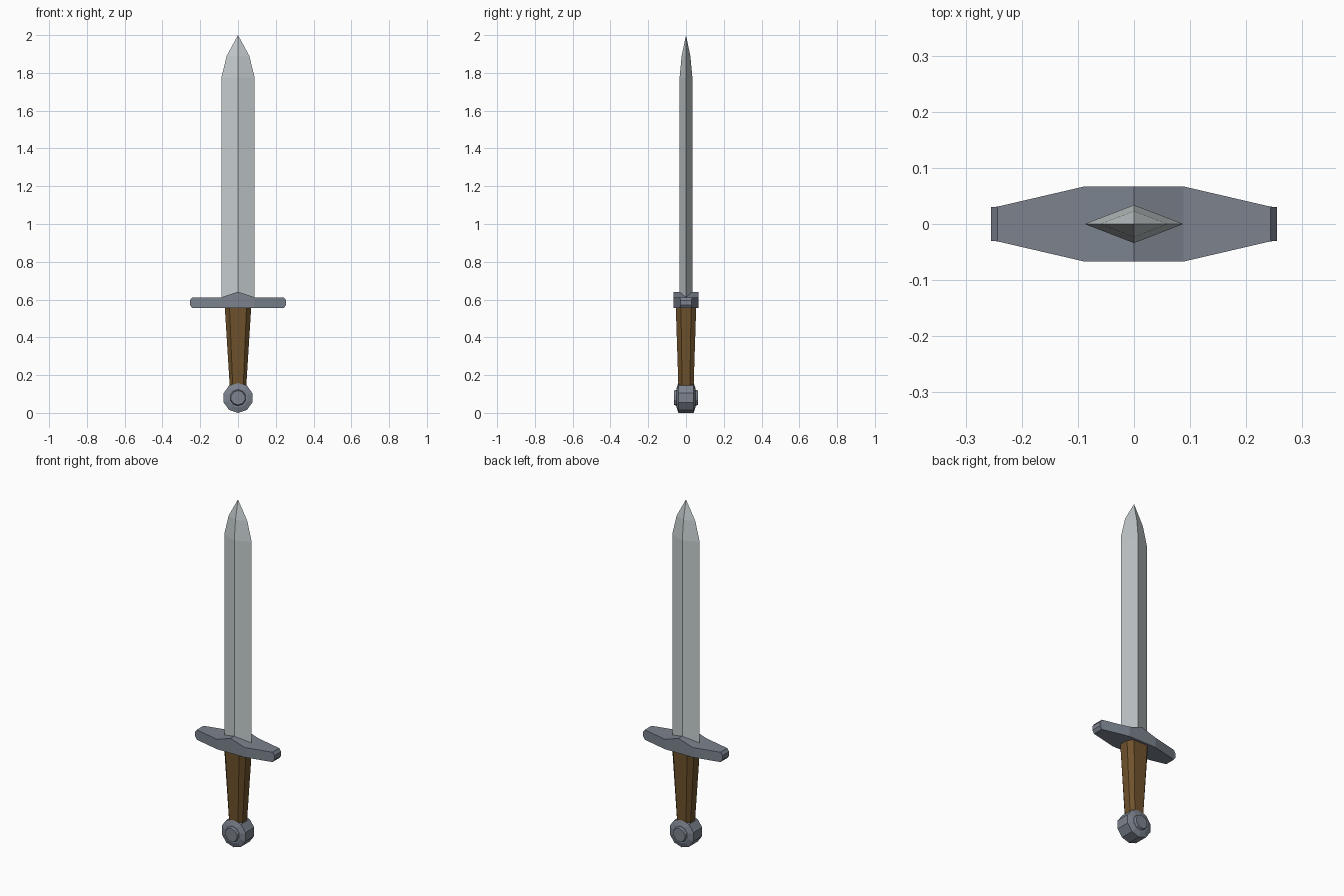
import bpy, bmesh, math

if "Cube" in bpy.data.objects:
    bpy.data.objects.remove(bpy.data.objects["Cube"])


def material(name, rgb):
    m = bpy.data.materials.new(name)
    m.diffuse_color = (*rgb, 1)
    m.use_nodes = True
    m.node_tree.nodes["Principled BSDF"].inputs["Base Color"].default_value = m.diffuse_color
    return m


STEEL = material("pale steel", (0.56, 0.61, 0.62))
IRON = material("dark iron", (0.20, 0.225, 0.27))
WOOD = material("brown wood", (0.16, 0.085, 0.025))


def loft(name, rings, mat):
    """Skin a list of rings (lists of points); one-point rings make tips."""
    bm = bmesh.new()
    vs = [[bm.verts.new(p) for p in r] for r in rings]
    for a, b in zip(vs, vs[1:]):
        n = max(len(a), len(b))
        for i in range(n):
            j = (i + 1) % n
            if len(b) == 1:
                bm.faces.new((a[i], a[j], b[0]))
            else:
                bm.faces.new((a[i], a[j], b[j], b[i]))
    for end in (vs[0], vs[-1]):
        if len(end) > 2:
            bm.faces.new(end)
    bmesh.ops.recalc_face_normals(bm, faces=bm.faces)
    me = bpy.data.meshes.new(name)
    bm.to_mesh(me)
    bm.free()
    me.materials.append(mat)
    ob = bpy.data.objects.new(name, me)
    bpy.context.collection.objects.link(ob)
    return ob


# Blade: diamond section narrowing to a point
def diamond(w, d, z):
    return [(w, 0, z), (0, d, z), (-w, 0, z), (0, -d, z)]


loft("blade", [diamond(0.088, 0.034, 0.57), diamond(0.088, 0.034, 1.775),
               diamond(0.06, 0.023, 1.89), [(0, 0, 2.0)]], STEEL)

# Crossguard: stations along x of (x, half depth, bottom, top)
half = [(0.088, 0.067, 0.555, 0.612), (0.243, 0.031, 0.555, 0.612),
        (0.255, 0.030, 0.572, 0.595)]
stations = [(-x, d, b, t) for x, d, b, t in reversed(half)]
stations += [(0, 0.067, 0.555, 0.641)] + half
loft("crossguard", [[(x, -d, b), (x, d, b), (x, d, t), (x, -d, t)]
                    for x, d, b, t in stations], IRON)


# Grip: tapered eight-sided handle
def octagon(w, d, z):
    a, b = w * 0.64, d * 0.5
    return [(w, -b, z), (w, b, z), (a, d, z), (-a, d, z),
            (-w, b, z), (-w, -b, z), (-a, -d, z), (a, -d, z)]


loft("grip", [octagon(0.043, 0.040, 0.13), octagon(0.070, 0.054, 0.56)], WOOD)


# Pommel: ten-sided drum lying along y, with a raised boss on each face
def ring(r, y):
    return [(r * math.cos(math.radians(18 + 36 * i)), y,
             0.08 + r * math.sin(math.radians(18 + 36 * i))) for i in range(10)]


side = [(0.080, 0.040), (0.052, 0.050), (0.043, 0.050), (0.038, 0.063)]
loft("pommel", [ring(r, -y) for r, y in reversed(side)]
     + [ring(r, y) for r, y in side], IRON)
